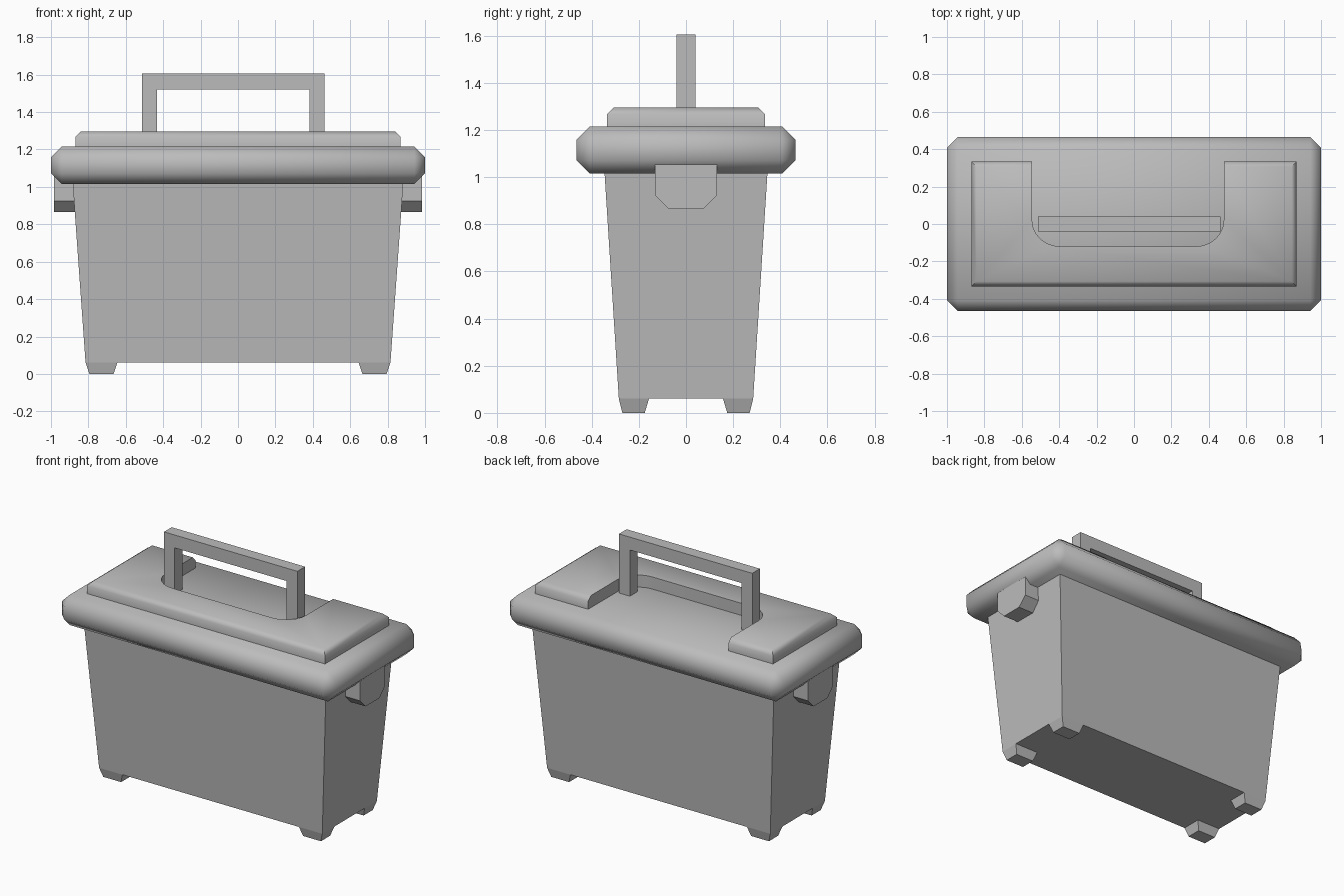
import bpy
import bmesh
from math import cos, sin, pi, radians

cube = bpy.data.objects.get("Cube")
if cube:
    bpy.data.objects.remove(cube, do_unlink=True)

GREY = (0.5, 0.5, 0.5, 1)
grey = bpy.data.materials.new("plain_grey")
grey.use_nodes = True
grey.diffuse_color = GREY
grey.node_tree.nodes["Principled BSDF"].inputs["Base Color"].default_value = GREY


def finish(name, bm, smooth=False):
    """Turn a bmesh into a named, coloured object."""
    bmesh.ops.recalc_face_normals(bm, faces=bm.faces)
    mesh = bpy.data.meshes.new(name)
    bm.to_mesh(mesh)
    bm.free()
    mesh.materials.append(grey)
    obj = bpy.data.objects.new(name, mesh)
    bpy.context.collection.objects.link(obj)
    if smooth:
        bpy.ops.object.select_all(action="DESELECT")
        obj.select_set(True)
        bpy.context.view_layer.objects.active = obj
        bpy.ops.object.shade_smooth_by_angle(angle=radians(50))
    return obj


def frustum(bottom, z0, top, z1):
    """Block between two rectangles, each given as x0, x1, y0, y1."""
    bm = bmesh.new()
    rings = []
    for (x0, x1, y0, y1), z in ((bottom, z0), (top, z1)):
        rings.append([bm.verts.new((x, y, z)) for x, y in
                      ((x0, y0), (x1, y0), (x1, y1), (x0, y1))])
    low, high = rings
    bm.faces.new(low[::-1])
    bm.faces.new(high)
    for i in range(4):
        j = (i + 1) % 4
        bm.faces.new((low[i], low[j], high[j], high[i]))
    return bm


def prism(points, direction):
    """Extrude a flat outline of 3D points along a direction."""
    bm = bmesh.new()
    face = bm.faces.new([bm.verts.new(p) for p in points])
    new = bmesh.ops.extrude_face_region(bm, geom=[face], use_keep_orig=True)["geom"]
    verts = [v for v in new if isinstance(v, bmesh.types.BMVert)]
    bmesh.ops.translate(bm, verts=verts, vec=direction)
    return bm


# Tapered body
finish("body", frustum((-0.815, 0.815, -0.285, 0.285), 0.06,
                       (-0.885, 0.885, -0.347, 0.347), 1.04))

# Four tapered feet
for sx, side in ((1, "left"), (-1, "right")):
    for sy, end in ((-1, "front"), (1, "back")):
        low = (sx * 0.665, sx * 0.795, sy * 0.175, sy * 0.27)
        high = (sx * 0.645, sx * 0.815, sy * 0.157, sy * 0.285)
        finish(f"{end}_{side}_foot", frustum(low, 0, high, 0.06))

# Side latches with clipped lower corners
for sx, side in ((1, "left"), (-1, "right")):
    outline = [(-0.132, 1.1), (-0.132, 0.925), (-0.072, 0.865),
               (0.072, 0.865), (0.132, 0.925), (0.132, 1.1)]
    finish(f"{side}_latch",
           prism([(sx * 0.84, y, z) for y, z in outline], (sx * 0.143, 0, 0)))

# Soft chamfered lid rim
rect = (-1, 1, -0.465, 0.465)
bm = frustum(rect, 1.015, rect, 1.215)
bmesh.ops.bevel(bm, geom=bm.edges[:], offset=0.057, segments=1,
                profile=0.5, affect="EDGES")
finish("lid", bm, True)

# Raised lid panel with a rounded handle recess, open to the back
HX, HY, BASE, TOP = 0.87, 0.335, 1.21, 1.295
outline = [(-0.545, HY), (-HX, HY), (-HX, -HY), (HX, -HY), (HX, HY), (0.48, HY)]
for cx, start in ((0.33, 0), (-0.395, -pi / 2)):
    for i in range(7):
        a = start - i * pi / 12
        outline.append((cx + 0.15 * cos(a), 0.02 + 0.14 * sin(a)))
bm = prism([(x, y, BASE) for x, y in outline], (0, 0, TOP - BASE))


def on_rim(v):
    return (v.co.z > TOP - 0.001 and
            (abs(v.co.x) > HX - 0.001 or abs(v.co.y) > HY - 0.001))


rim = [e for e in bm.edges if all(on_rim(v) for v in e.verts)
       and (e.verts[0].co - e.verts[1].co).length > 0.01]
bmesh.ops.bevel(bm, geom=rim, offset=0.028, segments=1,
                profile=0.5, affect="EDGES")
finish("lid_panel", bm, True)

# Square-section carrying handle
arch = [(-0.512, 1.21), (-0.512, 1.605), (0.462, 1.605), (0.462, 1.21),
        (0.382, 1.21), (0.382, 1.52), (-0.434, 1.52), (-0.434, 1.21)]
finish("handle", prism([(x, -0.04, z) for x, z in arch], (0, 0.08, 0)))
